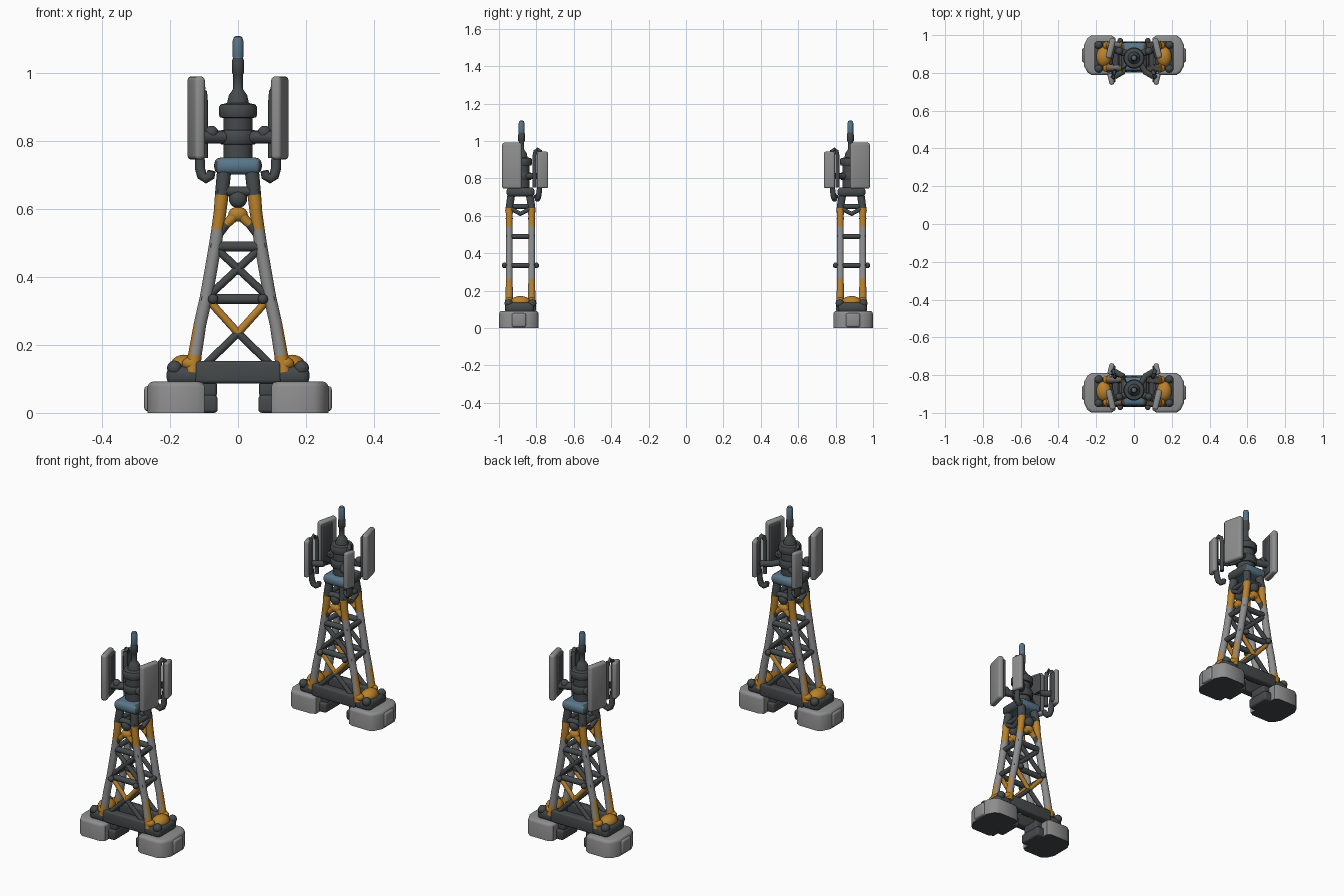
import bpy, bmesh, math
from mathutils import Vector, Matrix

cube = bpy.data.objects.get("Cube")
if cube:
    bpy.data.objects.remove(cube, do_unlink=True)


def material(name, rgb):
    m = bpy.data.materials.new(name)
    m.use_nodes = True
    m.diffuse_color = (*rgb, 1)
    m.node_tree.nodes["Principled BSDF"].inputs["Base Color"].default_value = (*rgb, 1)
    return m


GREY = material("light grey", (0.27, 0.27, 0.275))
DARK = material("dark metal", (0.06, 0.067, 0.07))
ORANGE = material("worn orange", (0.48, 0.22, 0.025))
BLUE = material("dusty blue", (0.10, 0.18, 0.25))
CENTRE = 0.885          # distance of each tower from the middle
side = 1                # 1 for the front tower, -1 for the back tower


def finish(name, bm, mats, rule=None):
    """Local y points away from the middle; place it on the current tower."""
    for v in bm.verts:
        v.co.y = -side * (CENTRE + v.co.y)
    bmesh.ops.recalc_face_normals(bm, faces=bm.faces)
    bm.normal_update()
    if rule:
        for f in bm.faces:
            f.material_index = rule(f.calc_center_median(), f.normal)
    me = bpy.data.meshes.new(name)
    bm.to_mesh(me)
    bm.free()
    for m in mats:
        me.materials.append(m)
    me.polygons.foreach_set("use_smooth", [True] * len(me.polygons))
    me.set_sharp_from_angle(angle=math.radians(40))
    ob = bpy.data.objects.new(("front_" if side == 1 else "back_") + name, me)
    bpy.context.collection.objects.link(ob)


def tube(name, points, radii, mats, rule=None, n=14):
    """Sweep a circle along points, one radius for each point."""
    pts = [Vector(p) for p in points]
    if not isinstance(radii, (list, tuple)):
        radii = [radii] * len(pts)
    bm = bmesh.new()
    rings = []
    for i, p in enumerate(pts):
        d = (pts[min(i + 1, len(pts) - 1)] - pts[max(i - 1, 0)]).normalized()
        ref = Vector((1, 0, 0)) if abs(d.y) > 0.8 else Vector((0, 1, 0))
        a = d.cross(ref).normalized()
        b = d.cross(a)
        rings.append([bm.verts.new(p + radii[i] * (a * math.cos(t) + b * math.sin(t)))
                      for t in (2 * math.pi * k / n for k in range(n))])
    for r, q in zip(rings, rings[1:]):
        for k in range(n):
            bm.faces.new((r[k], r[(k + 1) % n], q[(k + 1) % n], q[k]))
    bm.faces.new(rings[0])
    bm.faces.new(rings[-1])
    finish(name, bm, mats, rule)


def lathe(name, profile, mats, rule=None):
    """Turned part; the mast stands slightly towards the inner side."""
    tube(name, [(0, -0.006, z) for r, z in profile], [r for r, z in profile], mats, rule, 28)


def box(name, loc, size, mats, bevel=0.01, turn=0.0, rule=None):
    bm = bmesh.new()
    bmesh.ops.create_cube(bm, size=1)
    bmesh.ops.scale(bm, vec=size, verts=bm.verts)
    bmesh.ops.bevel(bm, geom=bm.edges[:], offset=bevel, segments=3, profile=0.5, affect='EDGES')
    bm.transform(Matrix.Translation(loc) @ Matrix.Rotation(turn, 4, 'Z'))
    finish(name, bm, mats, rule)


def ball(name, loc, radius, mats, squash=(1, 1, 1)):
    bm = bmesh.new()
    bmesh.ops.create_uvsphere(bm, u_segments=16, v_segments=10, radius=radius)
    bmesh.ops.scale(bm, vec=squash, verts=bm.verts)
    bm.transform(Matrix.Translation(loc))
    finish(name, bm, mats)


def prism(name, outline, z0, z1, mats, bevel, rule=None):
    bm = bmesh.new()
    face = bm.faces.new([bm.verts.new((x, y, z0)) for x, y in outline])
    up = bmesh.ops.extrude_face_region(bm, geom=[face])["geom"]
    for v in up:
        if isinstance(v, bmesh.types.BMVert):
            v.co.z = z1
    bmesh.ops.recalc_face_normals(bm, faces=bm.faces)
    rim = [e for e in bm.edges if all(v.co.z > z0 for v in e.verts)]
    bmesh.ops.bevel(bm, geom=rim, offset=bevel, segments=3, profile=0.5, affect='EDGES')
    finish(name, bm, mats, rule)


# Leg centre line: half width of the tower at a given height
LEG = [(0.135, 0.12), (0.127, 0.17), (0.112, 0.26), (0.094, 0.34), (0.078, 0.43),
       (0.066, 0.5), (0.06, 0.54), (0.053, 0.59), (0.048, 0.64), (0.04, 0.72)]


def half(z):
    for (x0, z0), (x1, z1) in zip(LEG, LEG[1:]):
        if z <= z1:
            return x0 + (x1 - x0) * (z - z0) / (z1 - z0)
    return LEG[-1][0]


def leg_paint(c, n):
    if c.z > 0.64:
        return 1
    out = n.x * c.x > 0 and abs(n.x) > 0.45
    return 2 if c.z > 0.54 or c.z < 0.17 or (c.z < 0.26 and out) else 0


def build_tower():
    # Footings and ground frame
    for s in (1, -1):
        def at(x, y, z):
            return (s * x, y, z)
        foot = [(0.098, -0.085), (0.12, -0.097), (0.225, -0.097), (0.248, -0.08), (0.266, -0.045),
                (0.266, 0.06), (0.248, 0.097), (0.225, 0.114), (0.12, 0.114), (0.098, 0.1)]
        prism("foot", [(s * x, y) for x, y in foot], 0, 0.092, [GREY, DARK], 0.016,
              lambda c, n: int(n.z < -0.9))
        box("foot_end_block", at(0.258, 0.008, 0.042), (0.036, 0.075, 0.074), [GREY], 0.01)
        box("foot_inner_block", at(0.095, 0.008, 0.026), (0.07, 0.13, 0.052), [DARK])
        box("foot_bracket", at(0.085, 0.008, 0.07), (0.045, 0.1, 0.05), [DARK])
        box("leg_socket", at(0.16, 0.004, 0.11), (0.1, 0.155, 0.055), [DARK], 0.02)
        ball("orange_cap", at(0.16, 0.0, 0.137), 0.036, [ORANGE], (1.1, 1.5, 0.95))
        for y in (0.06, -0.06):
            ball("leg_shoe", at(0.138, y, 0.145), 0.025, [ORANGE], (1.1, 0.9, 0.8))
            ball("socket_bolt", at(0.187, y * 1.05, 0.132), 0.022, [DARK])
            # Legs with worn paint
            tube("leg", [at(x, y if z < 0.7 else y * 0.8, z) for x, z in LEG],
                 [0.024, 0.02] + [0.0185] * 6 + [0.02, 0.021], [GREY, DARK, ORANGE], leg_paint)
        # Rails joining the front and back legs
        for z in (0.335, 0.49, 0.65):
            tube("side_rail", [at(half(z), -0.075, z), at(half(z), 0.075, z)], 0.013, [DARK])
        for y in (-0.085, 0.085):
            ball("rail_bolt", at(half(0.335) - 0.022, y, 0.335), 0.015, [DARK])
        tube("side_strut", [at(half(0.6), -0.055, 0.64), at(half(0.6), 0, 0.61),
                            at(half(0.6), 0.055, 0.64)], 0.012, [DARK])
    for y in (0.06, -0.06):
        box("ground_beam", (0, y, 0.12), (0.255, 0.045, 0.066), [DARK])
        # Cross bracing
        for z in (0.335, 0.49):
            tube("cross_bar", [(-half(z), y, z), (half(z), y, z)], 0.015, [DARK])
        for s in (1, -1):
            tube("lower_brace", [(s * 0.098, y, 0.14), (0, y, 0.235), (-s * 0.085, y, 0.33)], 0.0115,
                 [DARK, ORANGE], lambda c, n: int(c.z > 0.235))
            tube("upper_brace", [(s * 0.08, y, 0.35), (-s * 0.06, y, 0.48)], 0.0115, [DARK])
            tube("top_brace", [(s * 0.06, y, 0.52), (s * 0.035, y, 0.555), (0, y, 0.59)],
                 [0.012, 0.013, 0.017], [DARK, ORANGE], lambda c, n: int(c.z > 0.55))
        ball("orange_joint", (0, y, 0.585), 0.024, [ORANGE], (1.2, 0.8, 0.9))
        ball("top_joint", (0, y, 0.63), 0.027, [DARK], (1, 0.8, 1.0))
        tube("top_bar", [(-0.05, y, 0.652), (0.05, y, 0.652)], 0.014, [DARK])

    # Collar with blue front and back, dark at the ends
    box("collar", (0, 0, 0.727), (0.14, 0.15, 0.05), [BLUE, DARK], 0.02, 0,
        lambda c, n: int(abs(n.x) > 0.6 or (abs(c.x) > 0.045 and abs(n.y) < 0.3)))
    # Mast and whip aerial
    lathe("mast", [(0.043, 0.74), (0.043, 0.868), (0.053, 0.87), (0.056, 0.877), (0.056, 0.9),
                   (0.051, 0.908), (0.032, 0.912), (0.027, 0.935), (0.02, 0.945), (0.014, 0.955),
                   (0.014, 0.995), (0.018, 1.0), (0.018, 1.035), (0.015, 1.045), (0.016, 1.05),
                   (0.016, 1.095), (0.012, 1.106), (0.004, 1.11)], [DARK, BLUE],
          lambda c, n: int(c.z > 1.047))
    lathe("mast_band", [(0.049, 0.79), (0.054, 0.796), (0.054, 0.826), (0.049, 0.832)], [DARK])

    # Antenna panels with arms, cable loops and hanging hooks
    for s in (1, -1):
        def at(x, y, z):
            return (s * x, y, z)
        tube("panel_arm", [at(0.03, 0.015, 0.812), at(0.11, 0.04, 0.812)], 0.019, [DARK])
        ball("arm_joint", at(0.078, 0.03, 0.825), 0.02, [DARK])
        tube("rear_arm", [at(0.025, -0.02, 0.812), at(0.06, -0.08, 0.812), at(0.105, -0.105, 0.812)],
             0.016, [DARK])
        box("large_panel", at(0.123, 0.045, 0.868), (0.032, 0.108, 0.245), [GREY], 0.012, s * 0.24)
        box("large_panel_back", at(0.111, 0.024, 0.868), (0.016, 0.068, 0.215), [DARK], 0.006, s * 0.24)
        box("small_panel", at(0.122, -0.118, 0.845), (0.026, 0.06, 0.195), [GREY], 0.01, -s * 0.25)
        box("small_panel_back", at(0.11, -0.113, 0.845), (0.018, 0.045, 0.17), [DARK], 0.007, -s * 0.25)
        tube("cable_loop", [at(0.1, -0.075, 0.75), at(0.1, -0.075, 0.92), at(0.102, -0.08, 0.945),
                            at(0.106, -0.092, 0.955), at(0.11, -0.105, 0.945), at(0.112, -0.11, 0.92)],
             0.011, [DARK])
        tube("hanging_hook", [at(0.078, -0.085, 0.712), at(0.081, -0.087, 0.698), at(0.094, -0.091, 0.69),
                              at(0.106, -0.095, 0.698), at(0.112, -0.099, 0.72), at(0.112, -0.105, 0.78)],
             [0.012, 0.014, 0.015, 0.015, 0.015, 0.013], [DARK])


for side in (1, -1):
    build_tower()
